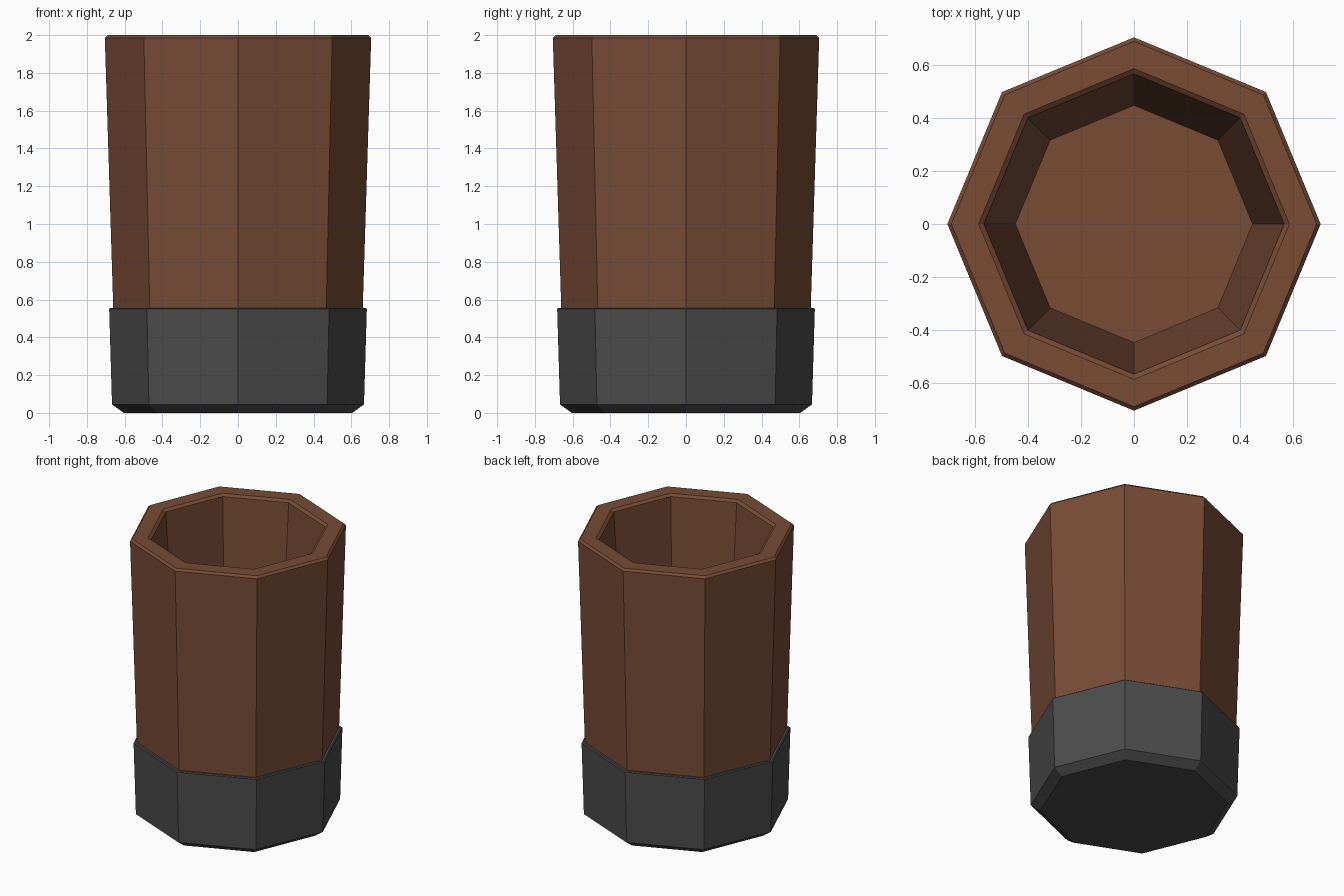
import bpy, bmesh, math

if "Cube" in bpy.data.objects:
    bpy.data.objects.remove(bpy.data.objects["Cube"])

SIDES = 8


def material(name, rgb):
    m = bpy.data.materials.new(name)
    m.diffuse_color = (*rgb, 1)
    m.use_nodes = True
    m.node_tree.nodes["Principled BSDF"].inputs["Base Color"].default_value = m.diffuse_color
    return m


def lathe(name, profile, mat):
    """Revolve (radius, z) points into flat eight-sided rings; radius 0 closes with a flat cap."""
    bm = bmesh.new()
    rings = []
    for r, z in profile:
        rings.append([bm.verts.new((r * math.cos(i * math.tau / SIDES),
                                    r * math.sin(i * math.tau / SIDES), z))
                      for i in range(SIDES)])
    for a, b in zip(rings, rings[1:]):
        for i in range(SIDES):
            j = (i + 1) % SIDES
            bm.faces.new((a[i], a[j], b[j], b[i]))
    return bm, rings, name, mat


def finish(bm, name, mat):
    me = bpy.data.meshes.new(name)
    bm.to_mesh(me)
    bm.free()
    me.materials.append(mat)
    ob = bpy.data.objects.new(name, me)
    bpy.context.collection.objects.link(ob)


brown = material("brown", (0.188, 0.072, 0.036))
charcoal = material("charcoal", (0.072, 0.072, 0.072))

# Cup body: outer wall, bevelled rim, tapered inside and floor
bm, rings, name, mat = lathe("cup_body", [
    (0.66, 0.54), (0.705, 1.985), (0.69, 2.0),
    (0.587, 2.0), (0.567, 1.985), (0.448, 0.2)], brown)
bm.faces.new(rings[-1])
finish(bm, name, mat)

# Base sleeve: flat underside, chamfer, wall and small ledge
bm, rings, name, mat = lathe("base_sleeve", [
    (0.605, 0.0), (0.667, 0.045), (0.682, 0.55), (0.675, 0.555), (0.655, 0.555)], charcoal)
bm.faces.new(rings[0][::-1])
finish(bm, name, mat)
